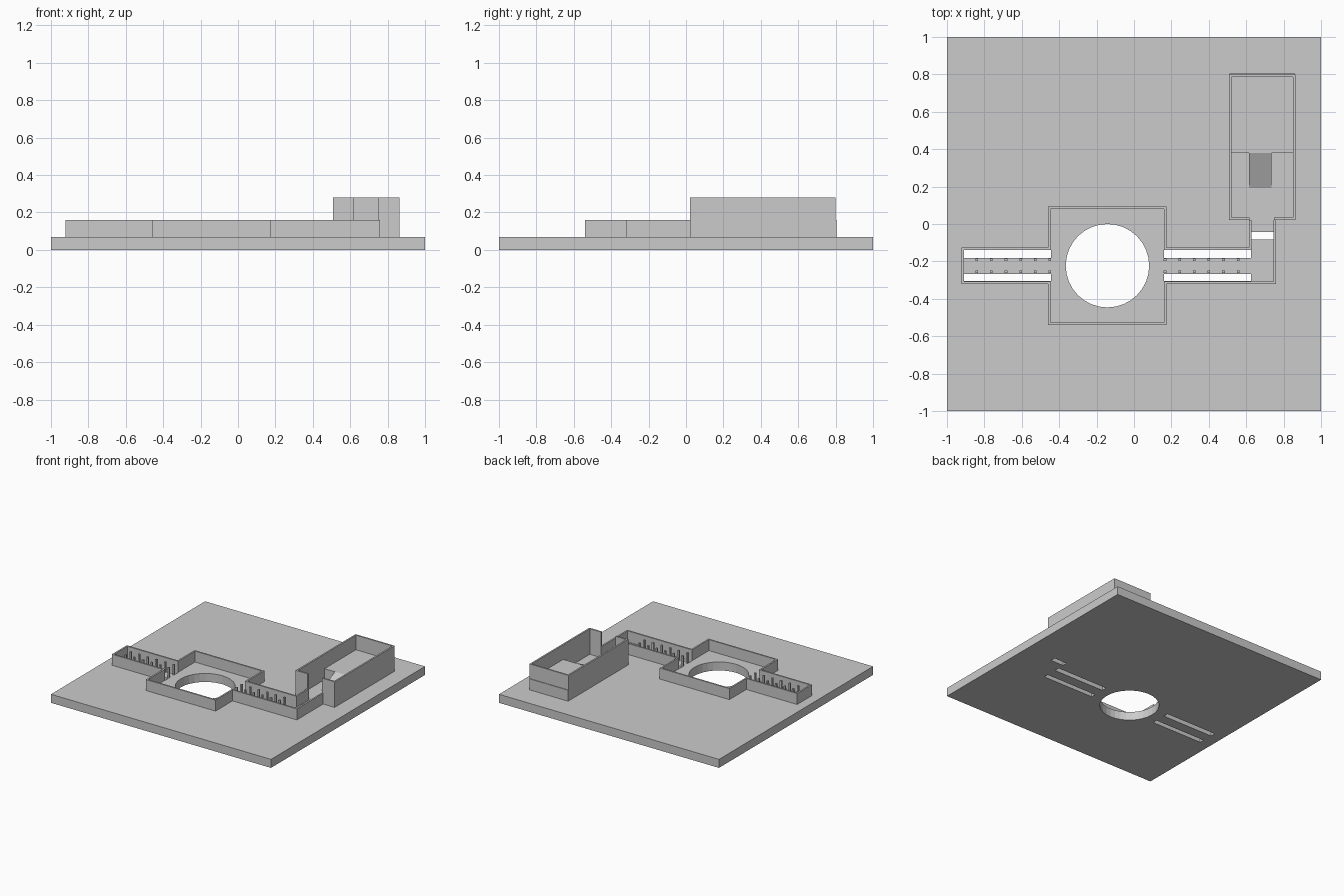
import bpy, math
from mathutils import Vector

if "Cube" in bpy.data.objects:
    bpy.data.objects.remove(bpy.data.objects["Cube"])

FLOOR, LOW, HIGH, T = 0.07, 0.16, 0.28, 0.013


def mesh_object(name, verts, faces):
    me = bpy.data.meshes.new(name)
    me.from_pydata(verts, [], faces)
    ob = bpy.data.objects.new(name, me)
    bpy.context.collection.objects.link(ob)
    return ob


def box(name, x0, x1, y0, y1, z0, z1):
    verts = [(x, y, z) for z in (z0, z1) for x, y in ((x0, y0), (x1, y0), (x1, y1), (x0, y1))]
    return mesh_object(name, verts, [(3, 2, 1, 0), (4, 5, 6, 7), (0, 1, 5, 4),
                                     (1, 2, 6, 5), (2, 3, 7, 6), (3, 0, 4, 7)])


def wall(name, path, z0, z1):
    """Right-angled wall along an open path, thickened to its left."""
    pts = [Vector(p) for p in path]
    n = len(pts)
    dirs = [(b - a).normalized() for a, b in zip(pts, pts[1:])]
    left = [Vector((-d.y, d.x)) for d in dirs]
    inner = []
    for i, p in enumerate(pts):
        if i in (0, n - 1):
            inner.append(p + left[min(i, n - 2)] * T)
        else:
            inner.append(p + (left[i - 1] + left[i]) * T)
    verts = [(p.x, p.y, z) for z in (z0, z1) for row in (pts, inner) for p in row]
    ob, ib, ot, it = 0, n, 2 * n, 3 * n
    faces = [(ob, ot, it, ib), (ob + n - 1, ib + n - 1, it + n - 1, ot + n - 1)]
    for i in range(n - 1):
        j = i + 1
        faces += [(ob + i, ob + j, ot + j, ot + i), (ib + j, ib + i, it + i, it + j),
                  (ot + i, ot + j, it + j, it + i), (ob + j, ob + i, ib + i, ib + j)]
    return mesh_object(name, verts, faces)


# Ground slab with round shaft, side trenches and a gap in the passage
slab = box("ground_slab", -1, 1, -1, 1, 0, FLOOR)
cutters = [box("pit_cutter", *r, -0.1, 0.2) for r in (
    (-0.908, -0.445, -0.181, -0.138), (-0.908, -0.445, -0.306, -0.267),
    (0.16, 0.626, -0.181, -0.138), (0.16, 0.626, -0.306, -0.267),
    (0.629, 0.746, -0.084, -0.042))]
bpy.ops.mesh.primitive_cylinder_add(vertices=32, radius=0.223, depth=0.4,
                                    location=(-0.142, -0.223, 0.05))
cutters.append(bpy.context.object)
bpy.context.view_layer.objects.active = slab
for c in cutters:
    m = slab.modifiers.new("cut", 'BOOLEAN')
    m.operation, m.solver, m.object = 'DIFFERENCE', 'EXACT', c
    bpy.ops.object.modifier_apply(modifier=m.name)
    bpy.data.objects.remove(c)

# Low walls around the shaft room and passages
wall("low_walls", [
    (0.615, 0.022), (0.615, -0.126), (0.174, -0.126), (0.174, 0.093), (-0.46, 0.093),
    (-0.46, -0.126), (-0.922, -0.126), (-0.922, -0.32), (-0.46, -0.32), (-0.46, -0.54),
    (0.174, -0.54), (0.174, -0.32), (0.759, -0.32), (0.759, 0.022)], FLOOR, LOW)

# Tall room with a doorway
wall("tall_room_walls", [(0.748, 0.022), (0.863, 0.022), (0.863, 0.80), (0.508, 0.80),
                         (0.508, 0.022), (0.618, 0.022)], FLOOR, HIGH)

# Raised platform and the ramp leading up to it
box("platform", 0.51, 0.861, 0.38, 0.805, FLOOR, LOW)
mesh_object("ramp", [(x, y, z) for x in (0.615, 0.734)
                     for y, z in ((0.192, FLOOR), (0.38, FLOOR), (0.38, LOW))],
            [(0, 2, 1), (3, 4, 5), (0, 3, 5, 2), (1, 2, 5, 4), (0, 1, 4, 3)])

# Rows of posts along both bridges
for side, start in (("left", -0.841), ("right", 0.166)):
    for i in range(6):
        x = start + i * 0.0782
        for y in (-0.192, -0.256):
            box(f"{side}_bridge_post", x - 0.007, x + 0.007, y - 0.007, y + 0.007, FLOOR, 0.155)
